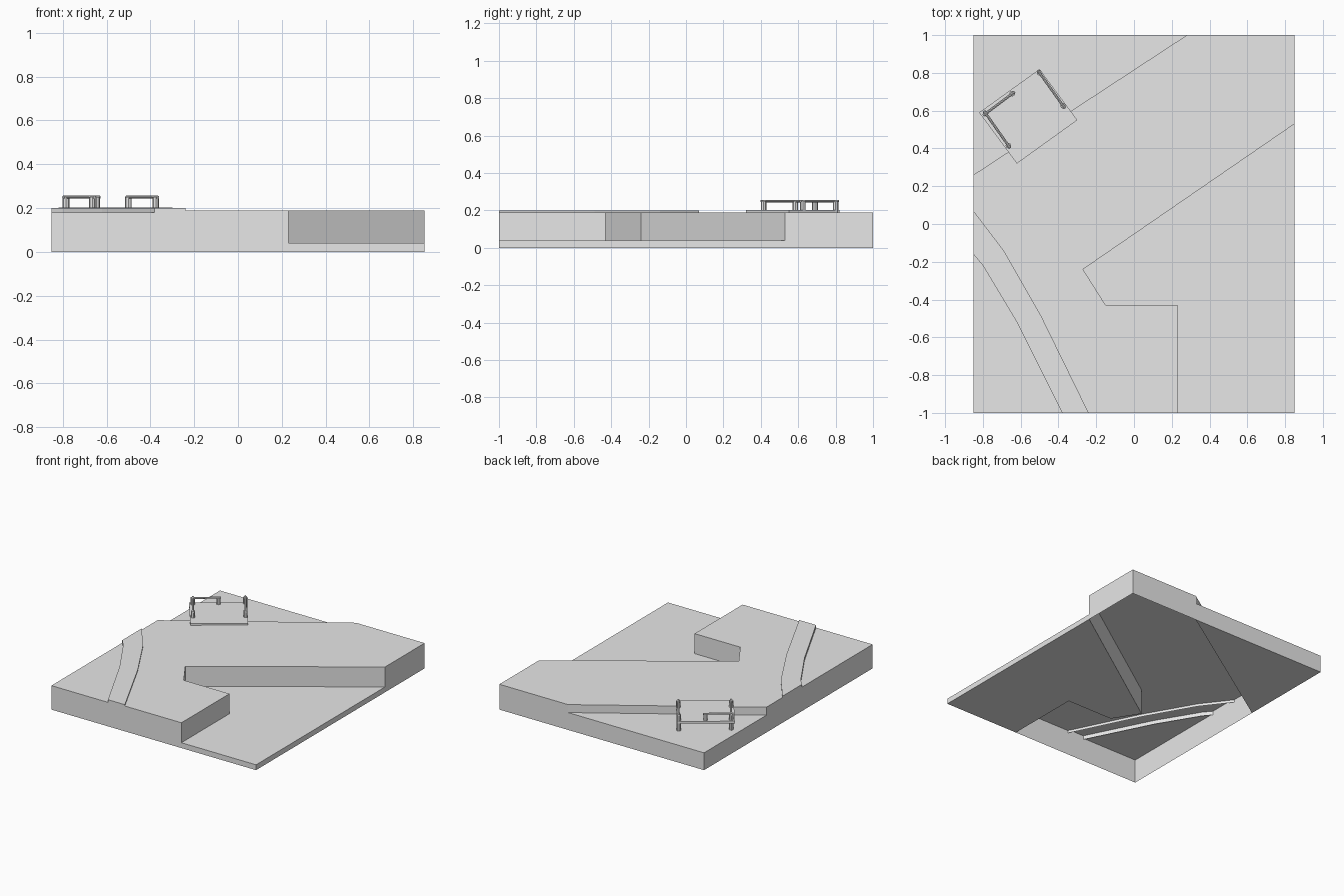
import bpy
import bmesh
from mathutils import Vector

cube = bpy.data.objects.get("Cube")
if cube:
    bpy.data.objects.remove(cube, do_unlink=True)

# Single flat colour
stone = bpy.data.materials.new("plain_grey")
stone.use_nodes = True
GREY = (0.8, 0.8, 0.8, 1)
stone.diffuse_color = GREY
stone.node_tree.nodes["Principled BSDF"].inputs["Base Color"].default_value = GREY


def finish(name, bm):
    mesh = bpy.data.meshes.new(name)
    bm.to_mesh(mesh)
    bm.free()
    mesh.materials.append(stone)
    obj = bpy.data.objects.new(name, mesh)
    bpy.context.collection.objects.link(obj)
    return obj


def on_border(a, b):
    """True when an edge lies on the outer border of the tile."""
    return (abs(a[0]) == abs(b[0]) == 0.85 and a[0] == b[0]) or \
           (abs(a[1]) == abs(b[1]) == 1 and a[1] == b[1])


def tile(name, outline, top, inner_base=None, floor=False):
    """Counter-clockwise outline with a top, border walls down to the ground,
    and optional inner walls down to inner_base; open below unless floored."""
    bm = bmesh.new()
    bm.faces.new([bm.verts.new((x, y, top)) for x, y in outline])
    for a, b in zip(outline, outline[1:] + outline[:1]):
        base = 0 if on_border(a, b) else inner_base
        if base is not None:
            corners = ((*a, base), (*b, base), (*b, top), (*a, top))
            bm.faces.new([bm.verts.new(c) for c in corners])
    if floor:
        bm.faces.new([bm.verts.new((x, y, 0)) for x, y in reversed(outline)])
    bmesh.ops.remove_doubles(bm, verts=bm.verts, dist=0.0001)
    return finish(name, bm)


def rod(name, start, end, radius, sides=8):
    start, end = Vector(start), Vector(end)
    axis = end - start
    bm = bmesh.new()
    bmesh.ops.create_cone(bm, cap_ends=True, segments=sides,
                          radius1=radius, radius2=radius, depth=axis.length)
    obj = finish(name, bm)
    obj.location = (start + end) / 2
    obj.rotation_euler = axis.to_track_quat("Z", "Y").to_euler()
    return obj


# Shared borders between the ground pieces
path_left = [(-0.85, -0.16), (-0.80, -0.22), (-0.62, -0.52), (-0.38, -1)]
path_right = [(-0.24, -1), (-0.49, -0.49), (-0.69, -0.14), (-0.85, 0.07)]
cliff = [(0.23, -1), (0.23, -0.43), (-0.15, -0.43), (-0.27, -0.24), (0.85, 0.53)]
bank = [(0.28, 1), (-0.85, 0.26)]

# Raised ground: its walls are open along the path only
ground = cliff + [(0.85, 1)] + bank + path_right[:0:-1] + path_right[:1]
tile("raised_ground", ground, 0.19)
bm = bmesh.new()
for line in (cliff, bank):
    for a, b in zip(line, line[1:]):
        corners = ((*a, 0), (*b, 0), (*b, 0.19), (*a, 0.19))
        bm.faces.new([bm.verts.new(c) for c in corners])
finish("cliff_walls", bm)

# Low plains, path and left field
tile("low_plain", [(0.85, -1)] + cliff[:0:-1] + cliff[:1], 0.04, floor=True)
tile("back_plain", [(-0.85, 1)] + bank[::-1], 0.13, floor=True)
tile("path", path_left + path_right, 0.20, inner_base=0.17)
tile("left_field", [(-0.85, -1)] + path_left[::-1], 0.18)

# Bridge deck
deck_corners = [(-0.82, 0.59), (-0.62, 0.32), (-0.30, 0.55), (-0.50, 0.82)]
bm = bmesh.new()
deck = bm.faces.new([bm.verts.new((x, y, 0.187)) for x, y in deck_corners])
moved = bmesh.ops.extrude_face_region(bm, geom=[deck], use_keep_orig=True)
for v in moved["geom"]:
    if isinstance(v, bmesh.types.BMVert):
        v.co.z = 0.203
bmesh.ops.recalc_face_normals(bm, faces=bm.faces)
finish("bridge_deck", bm)

# Bridge posts and handrails
posts = {
    "left": (-0.785, 0.585),
    "front": (-0.665, 0.415),
    "broken": (-0.645, 0.69),
    "back": (-0.50, 0.80),
    "right": (-0.375, 0.625),
}
for label, (x, y) in posts.items():
    foot = 0.19 if label == "broken" else 0
    rod(label + "_post", (x, y, foot), (x, y, 0.25), 0.015)
for a, b in (("left", "front"), ("left", "broken"), ("back", "right")):
    p, q = Vector((*posts[a], 0.25)), Vector((*posts[b], 0.25))
    over = (q - p).normalized() * 0.017
    rod(a + "_to_" + b + "_rail", p - over, q + over, 0.007)
